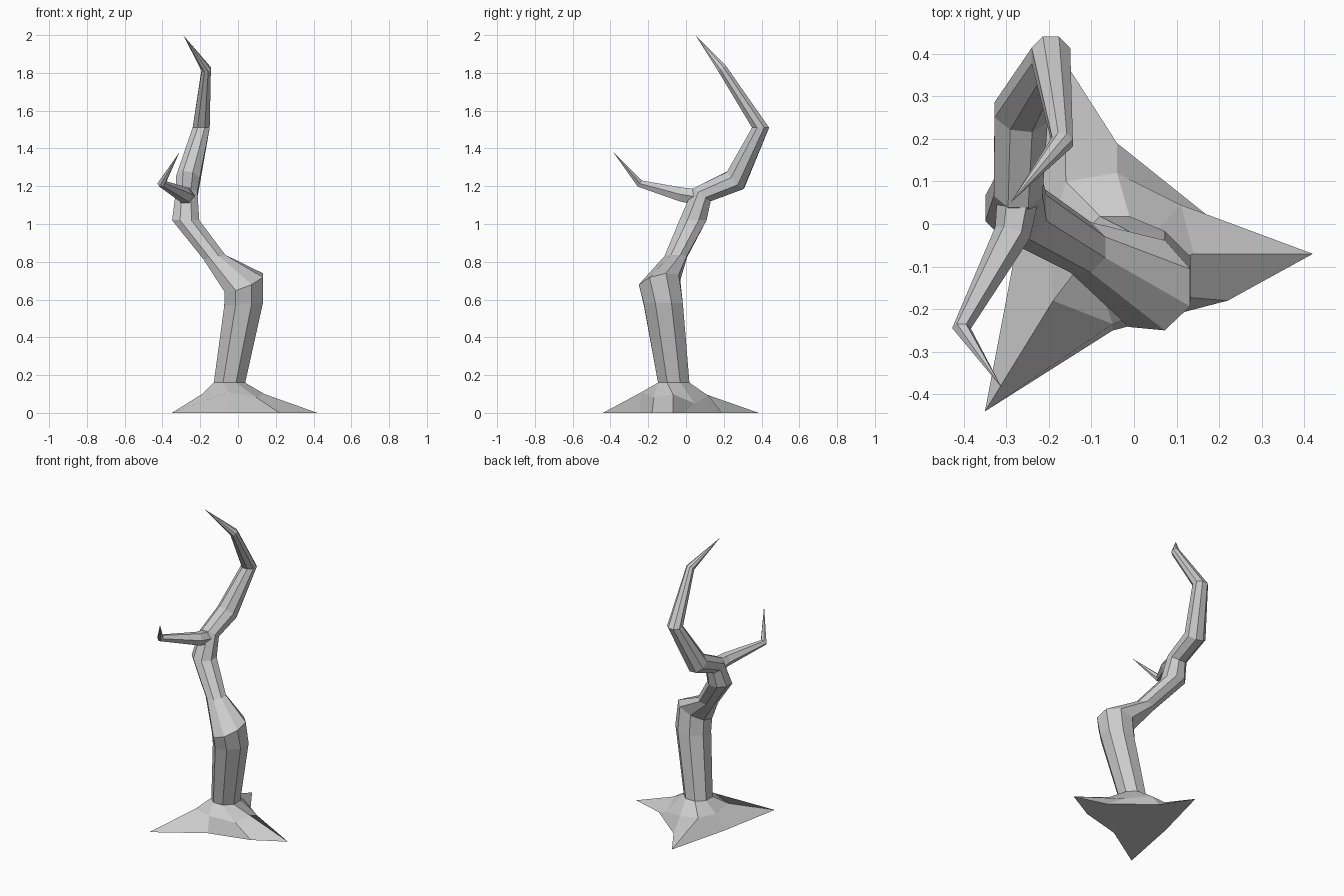
import bpy, bmesh, math
from mathutils import Vector

if "Cube" in bpy.data.objects:
    bpy.data.objects.remove(bpy.data.objects["Cube"])


def ring(c, n, r, sides, phase):
    # polygon of points around c, perpendicular to n
    n = n.normalized()
    ref = Vector((1, 0, 0))
    u = (ref - n * ref.dot(n)).normalized()
    v = n.cross(u)
    return [c + r * (math.cos(a) * u + math.sin(a) * v)
            for a in (phase + math.tau * i / sides for i in range(sides))]


def skin(name, loops, tip=None):
    # join successive loops, then close with a cap or a pointed tip
    bm = bmesh.new()
    rows = [[bm.verts.new(p) for p in loop] for loop in loops]
    k = len(rows[0])
    for lo, hi in zip(rows, rows[1:]):
        for i in range(k):
            j = (i + 1) % k
            bm.faces.new((lo[i], lo[j], hi[j], hi[i]))
    bm.faces.new(rows[0][::-1])
    if tip:
        t = bm.verts.new(tip)
        for i in range(k):
            bm.faces.new((rows[-1][i], rows[-1][(i + 1) % k], t))
    else:
        bm.faces.new(rows[-1])
    bmesh.ops.recalc_face_normals(bm, faces=bm.faces[:])
    me = bpy.data.meshes.new(name)
    bm.to_mesh(me)
    bm.free()
    ob = bpy.data.objects.new(name, me)
    bpy.context.collection.objects.link(ob)
    return ob


def limb(name, stations, tip, sides, phase):
    # station: centre, radius, optional ring normal (else follows the path)
    pts = [Vector(s[0]) for s in stations] + [Vector(tip)]
    loops = []
    for i, s in enumerate(stations):
        if len(s) > 2:
            n = Vector(s[2])
        else:
            n = (pts[i + 1] - pts[i]).normalized()
            if i:
                n += (pts[i] - pts[i - 1]).normalized()
        loops.append(ring(pts[i], n, s[1], sides, phase))
    return skin(name, loops, tip)


PHASE = math.radians(-22.5)
UP = (0, 0, 1)

# trunk bending left, then sweeping up as the back branch
limb("trunk_and_back_branch", [
    ((-0.045, -0.065, 0.16), 0.09, UP),
    ((0.03, -0.12, 0.575), 0.112, (-0.1, 0, 1)),
    ((0.03, -0.14, 0.69), 0.118, (-0.4, -0.25, 1)),
    ((-0.125, -0.055, 0.825), 0.064, (-0.2, 0, 1)),
    ((-0.277, 0.037, 1.02), 0.078, UP),
    ((-0.272, 0.085, 1.155), 0.062, (0, 0.75, 1)),
    ((-0.265, 0.262, 1.232), 0.068),
    ((-0.195, 0.395, 1.51), 0.049, (0, 0, 1)),
    ((-0.168, 0.193, 1.82), 0.027),
], (-0.29, 0.05, 2.0), 8, PHASE)

# thin branch reaching forward
limb("front_branch", [
    ((-0.27, 0.08, 1.14), 0.05),
    ((-0.285, -0.02, 1.155), 0.043),
    ((-0.405, -0.245, 1.214), 0.022),
], (-0.31, -0.385, 1.38), 6, 0)

# flared base with three pointed roots
outer = [(0.42, -0.07, 0), (0.21, -0.01, 0), (-0.04, 0.19, 0), (-0.165, 0.385, 0),
         (-0.27, -0.02, 0), (-0.35, -0.44, 0), (-0.05, -0.25, 0), (0.22, -0.18, 0)]
middle = [(0.14, -0.07, 0.10), (0.11, 0.045, 0.05), (-0.04, 0.12, 0.09), (-0.16, 0.10, 0.10),
          (-0.20, -0.03, 0.09), (-0.19, -0.18, 0.10), (-0.05, -0.235, 0.11), (0.10, -0.17, 0.08)]
collar = ring(Vector((-0.045, -0.065, 0.16)), Vector(UP), 0.09, 8, PHASE)
skin("roots", [outer, middle, collar])
